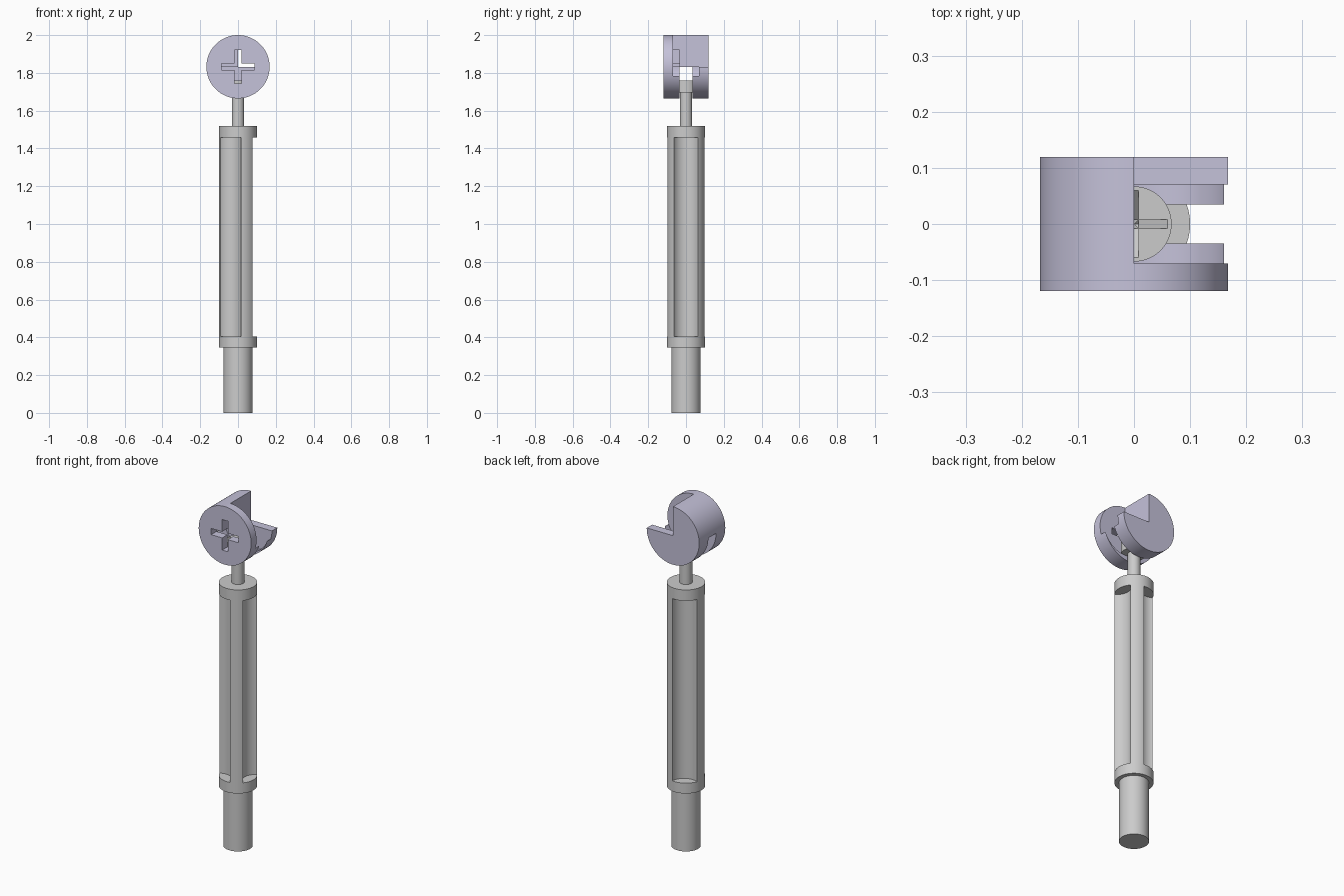
import bpy, bmesh
from math import sin, cos, pi, radians

if "Cube" in bpy.data.objects:
    bpy.data.objects.remove(bpy.data.objects["Cube"])

SEG = 96
CZ, R = 1.8325, 0.1675          # cam centre height and radius


def finish(name, bm):
    bmesh.ops.recalc_face_normals(bm, faces=bm.faces)
    me = bpy.data.meshes.new(name)
    bm.to_mesh(me)
    bm.free()
    ob = bpy.data.objects.new(name, me)
    bpy.context.collection.objects.link(ob)
    return ob


def prism(name, pts, lo, hi, axis):
    """Extrude a 2D profile along y (points are x,z) or z (points are x,y)."""
    bm = bmesh.new()
    place = (lambda p, h: (p[0], h, p[1])) if axis == 'y' else (lambda p, h: (p[0], p[1], h))
    a = [bm.verts.new(place(p, lo)) for p in pts]
    b = [bm.verts.new(place(p, hi)) for p in pts]
    bm.faces.new(a)
    bm.faces.new(b[::-1])
    n = len(pts)
    for i in range(n):
        j = (i + 1) % n
        bm.faces.new((a[i], a[j], b[j], b[i]))
    return finish(name, bm)


def lathe(name, profile):
    """Turn a closed (radius, z) profile around z."""
    bm = bmesh.new()
    rings = [[bm.verts.new((r * cos(2 * pi * i / SEG), r * sin(2 * pi * i / SEG), z))
              for i in range(SEG)] for r, z in profile]
    for a, b in zip(rings, rings[1:]):
        for i in range(SEG):
            j = (i + 1) % SEG
            bm.faces.new((a[i], a[j], b[j], b[i]))
    bm.faces.new(rings[0])
    bm.faces.new(rings[-1])
    return finish(name, bm)


def arc(cx, cy, r, a0, a1, n):
    return [(cx + r * cos(radians(a0 + (a1 - a0) * i / n)),
             cy + r * sin(radians(a0 + (a1 - a0) * i / n))) for i in range(n + 1)]


def cut(ob, cutter):
    cutter.hide_render = True
    m = ob.modifiers.new('cut', 'BOOLEAN')
    m.operation, m.solver, m.object = 'DIFFERENCE', 'EXACT', cutter
    bpy.context.view_layer.objects.active = ob
    bpy.ops.object.modifier_apply(modifier=m.name)
    bpy.data.objects.remove(cutter, do_unlink=True)


def smooth(ob):
    bpy.ops.object.select_all(action='DESELECT')
    ob.select_set(True)
    bpy.context.view_layer.objects.active = ob
    bpy.ops.object.shade_smooth_by_angle(angle=radians(30))


# Bolt: plug, collared shaft, neck and head
bolt = lathe('connecting_bolt', [
    (0.077, 0), (0.077, 0.345), (0.1, 0.345), (0.1, 1.52),
    (0.033, 1.52), (0.033, 1.695), (0.067, 1.695), (0.067, 1.76)])

# Three concave flutes along the shaft
for k in range(3):
    a = 2 * pi * k / 3
    d = 0.116
    flute = prism('flute_cutter', arc(d * cos(a), d * sin(a), 0.075, 0, 360, 64)[:-1],
                  0.405, 1.457, 'z')
    cut(bolt, flute)

# Tapered cross recess in the head
for turn in (0, pi / 2):
    wedge = prism('recess_cutter', [(-0.06, 1.76), (-0.06, 1.79), (0.06, 1.79),
                                    (0.06, 1.76), (0, 1.71)], -0.008, 0.008, 'y')
    wedge.rotation_euler.z = turn
    bpy.context.view_layer.update()
    cut(bolt, wedge)
smooth(bolt)

# Cam: drum with its axis along y
cam = prism('cam_drum', arc(0, CZ, R, 0, 360, SEG)[:-1], -0.119, 0.119, 'y')

# Quarter notch behind the front wall
cut(cam, prism('notch_cutter', [(0, CZ), (0.3, CZ), (0.3, 2.2), (0, 2.2)], -0.07, 0.3, 'y'))

# Eccentric cavity that holds the bolt head
cavity = arc(0.03, CZ, 0.139, 180, 360, 48) + [(0.169, 1.88), (0.01, 1.88), (0.01, CZ)]
cut(cam, prism('cavity_cutter', cavity, -0.07, 0.07, 'y'))

# Slot around the lower half for the neck
cut(cam, prism('slot_cutter', [(-0.3, 1.5), (0.3, 1.5), (0.3, 1.87), (0.01, 1.87),
                               (0.01, CZ - 0.001), (-0.3, CZ - 0.001)], -0.035, 0.035, 'y'))

# Cross-shaped driver socket in the front face
w, l = 0.018, 0.088
cross = [(-w, -l), (w, -l), (w, -w), (l, -w), (l, w), (w, w),
         (w, l), (-w, l), (-w, w), (-l, w), (-l, -w), (-w, -w)]
cut(cam, prism('socket_cutter', [(x, CZ + z) for x, z in cross], -0.3, -0.0355, 'y'))
smooth(cam)

mat = bpy.data.materials.new('cam_finish')
mat.diffuse_color = (0.56, 0.54, 0.70, 1)
mat.use_nodes = True
mat.node_tree.nodes["Principled BSDF"].inputs["Base Color"].default_value = mat.diffuse_color
cam.data.materials.clear()
cam.data.materials.append(mat)
